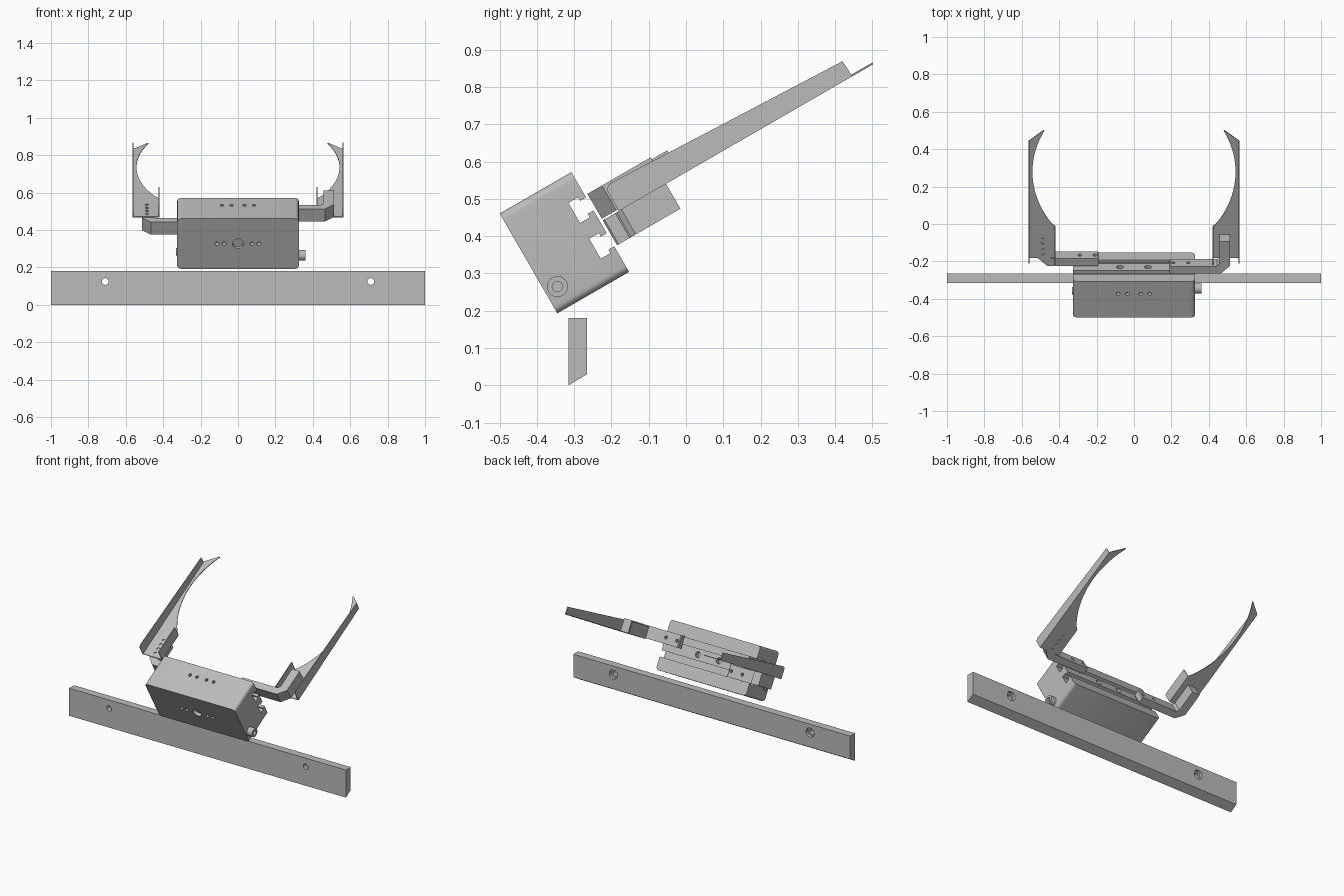
import bpy, bmesh, math
from math import sin, cos, radians
from mathutils import Matrix, Vector

cube = bpy.data.objects.get("Cube")
if cube:
    bpy.data.objects.remove(cube, do_unlink=True)

grey = bpy.data.materials.new("plain grey")
grey.use_nodes = True
COLOUR = (0.5, 0.5, 0.5, 1)
grey.diffuse_color = COLOUR
grey.node_tree.nodes["Principled BSDF"].inputs["Base Color"].default_value = COLOUR

# Tilted frame of the gripper: x, u (finger direction), v (upwards)
TILT = Matrix.Translation((0, -0.345, 0.193)) @ Matrix.Rotation(radians(30), 4, 'X')
FLAT = Matrix.Identity(4)


def prism(name, pts, axis, lo, hi, frame=TILT):
    """Extrude a 2D outline along one axis, from lo to hi."""
    place = {'x': lambda a, b, t: (t, a, b),
             'y': lambda a, b, t: (a, t, b),
             'z': lambda a, b, t: (a, b, t)}[axis]
    bm = bmesh.new()
    face = bm.faces.new([bm.verts.new(place(a, b, lo)) for a, b in pts])
    out = bmesh.ops.extrude_face_region(bm, geom=[face])
    move = Vector(place(0, 0, hi - lo))
    bmesh.ops.translate(bm, vec=move, verts=[g for g in out["geom"] if isinstance(g, bmesh.types.BMVert)])
    bmesh.ops.recalc_face_normals(bm, faces=bm.faces)
    mesh = bpy.data.meshes.new(name)
    bm.to_mesh(mesh)
    bm.free()
    mesh.materials.append(grey)
    obj = bpy.data.objects.new(name, mesh)
    bpy.context.collection.objects.link(obj)
    obj.matrix_world = frame
    return obj


def rect(a0, a1, b0, b1):
    return [(a0, b0), (a1, b0), (a1, b1), (a0, b1)]


def arc(ca, cb, r, start, end, n):
    angles = [radians(start + (end - start) * i / n) for i in range(n + 1)]
    return [(ca + r * cos(t), cb + r * sin(t)) for t in angles]


def circle(ca, cb, r, n=20):
    return arc(ca, cb, r, 0, 360, n)[:-1]


def rounded_rect(a0, a1, b0, b1, r):
    corners = [(a1 - r, b1 - r), (a0 + r, b1 - r), (a0 + r, b0 + r), (a1 - r, b0 + r)]
    return [p for i, (a, b) in enumerate(corners) for p in arc(a, b, r, 90 * i, 90 * i + 90, 6)]


def cut(obj, cutters):
    """Subtract the cutters, bake the result and remove them."""
    for cutter in cutters:
        cutter.hide_render = True
        mod = obj.modifiers.new("cut", 'BOOLEAN')
        mod.operation = 'DIFFERENCE'
        mod.solver = 'EXACT'
        mod.object = cutter
    bpy.context.view_layer.update()
    baked = bpy.data.meshes.new_from_object(obj.evaluated_get(bpy.context.evaluated_depsgraph_get()))
    obj.modifiers.clear()
    obj.data = baked
    for cutter in cutters:
        bpy.data.objects.remove(cutter, do_unlink=True)


# Mounting rail with slanted underside and counterbored holes
rail = prism("mounting_rail", [(-0.315, 0), (-0.265, 0.03), (-0.265, 0.18), (-0.315, 0.18)],
             'x', -1, 1, FLAT)
holes = []
for x in (-0.71, 0.71):
    holes.append(prism("hole", circle(x, 0.125, 0.018), 'y', -0.4, -0.2, FLAT))
    holes.append(prism("counterbore", circle(x, 0.125, 0.03), 'y', -0.285, -0.2, FLAT))
cut(rail, holes)

# Gripper body with two T-slots along the back and mounting holes
LENGTH, DEPTH, HEIGHT = 0.325, 0.222, 0.309
MID = HEIGHT / 2
body = prism("gripper_body", rounded_rect(-LENGTH, LENGTH, 0, HEIGHT, 0.02), 'y', 0, DEPTH)
holes = []
for v in (MID - 0.055, MID + 0.056):
    slot = [(0.26, v - 0.02), (0.26, v + 0.02), (0.204, v + 0.02), (0.204, v + 0.031),
            (0.174, v + 0.031), (0.174, v - 0.031), (0.204, v - 0.031), (0.204, v - 0.02)]
    holes.append(prism("slot", slot, 'x', -0.5, 0.5))
for side in (-1, 1):
    for x in (0.075, 0.112):
        holes.append(prism("front_hole", circle(side * x, MID, 0.011), 'y', -0.1, 0.03))
    for x in (0.035, 0.085):
        holes.append(prism("top_hole", circle(side * x, 0.145, 0.01), 'z', 0.28, 0.4))
    holes.append(prism("back_hole", circle(side * 0.075, MID, 0.018), 'y', 0.19, 0.3))
holes.append(prism("front_bore", circle(0, MID, 0.029), 'y', -0.1, 0.02))
cut(body, holes)

# Cable connector on the left, flush port on the right
connector = prism("cable_connector", circle(0.036, 0.062, 0.028, 28), 'x', 0.31, 0.362)
ring = prism("bore", circle(0.036, 0.062, 0.014), 'x', 0.345, 0.4)
cut(connector, [ring])
prism("side_port", circle(0.036, 0.085, 0.02, 24), 'x', -0.331, -0.31)

# Jaws and bent sheet fingers, one pair per side
SHEET = 0.005
OUTER, INNER, START, BASE = 0.563, 0.42, 0.28, 0.155
for side, label, jaw_low in ((1, "left", 0.16), (-1, "right", 0.078)):
    def flip(pts):
        return [(side * a, b) for a, b in pts]

    # Jaw: bar across the body turning into an arm under or over the finger
    outline = [(0.195, 0.23), (0.465, 0.23), (0.512, 0.275), (0.512, 0.426), (0.457, 0.426),
               (0.457, 0.288), (0.443, 0.274), (0.195, 0.274), (0.19, 0.269), (0.19, 0.235)]
    jaw = prism(label + "_jaw", flip(outline), 'z', jaw_low, jaw_low + 0.077)
    cut(jaw, [prism("hole", circle(side * x, jaw_low + 0.038, 0.01), 'y', 0.2, 0.3)
              for x in (0.21, 0.29)])

    # Finger plate with a circular gripping edge
    plate_outline = [(INNER, START), (OUTER, START), (OUTER, 1.003), (0.485, 1.068)]
    plate_outline += arc(0, 0.811, 0.543, 28, -35.5, 32) + [(INNER, 0.474)]
    plate = prism(label + "_finger_plate", flip(plate_outline), 'z', BASE, BASE + SHEET)
    cut(plate, [prism("hole", circle(side * 0.487, 0.309 + 0.033 * i, 0.009, 14), 'z', 0.13, 0.18)
                for i in range(4)])

    # Outer wall, tapering to the tip, with a rounded rear corner
    wall = [(START, BASE), (1.003, BASE), (1.0, 0.203)] + arc(0.3, 0.211, 0.02, 90, 180, 6)
    prism(label + "_finger_wall", wall, 'x', side * (OUTER - SHEET), side * OUTER)

    # Short inner flange
    prism(label + "_finger_flange", rect(START, 0.474, BASE, 0.231), 'x',
          side * INNER, side * (INNER + SHEET))

# Smooth the round surfaces and keep the edges sharp
bpy.ops.object.select_all(action='DESELECT')
for obj in bpy.context.collection.objects:
    if obj.type == 'MESH' and grey.name in obj.data.materials:
        obj.select_set(True)
        bpy.context.view_layer.objects.active = obj
bpy.ops.object.shade_smooth_by_angle(angle=radians(30))
